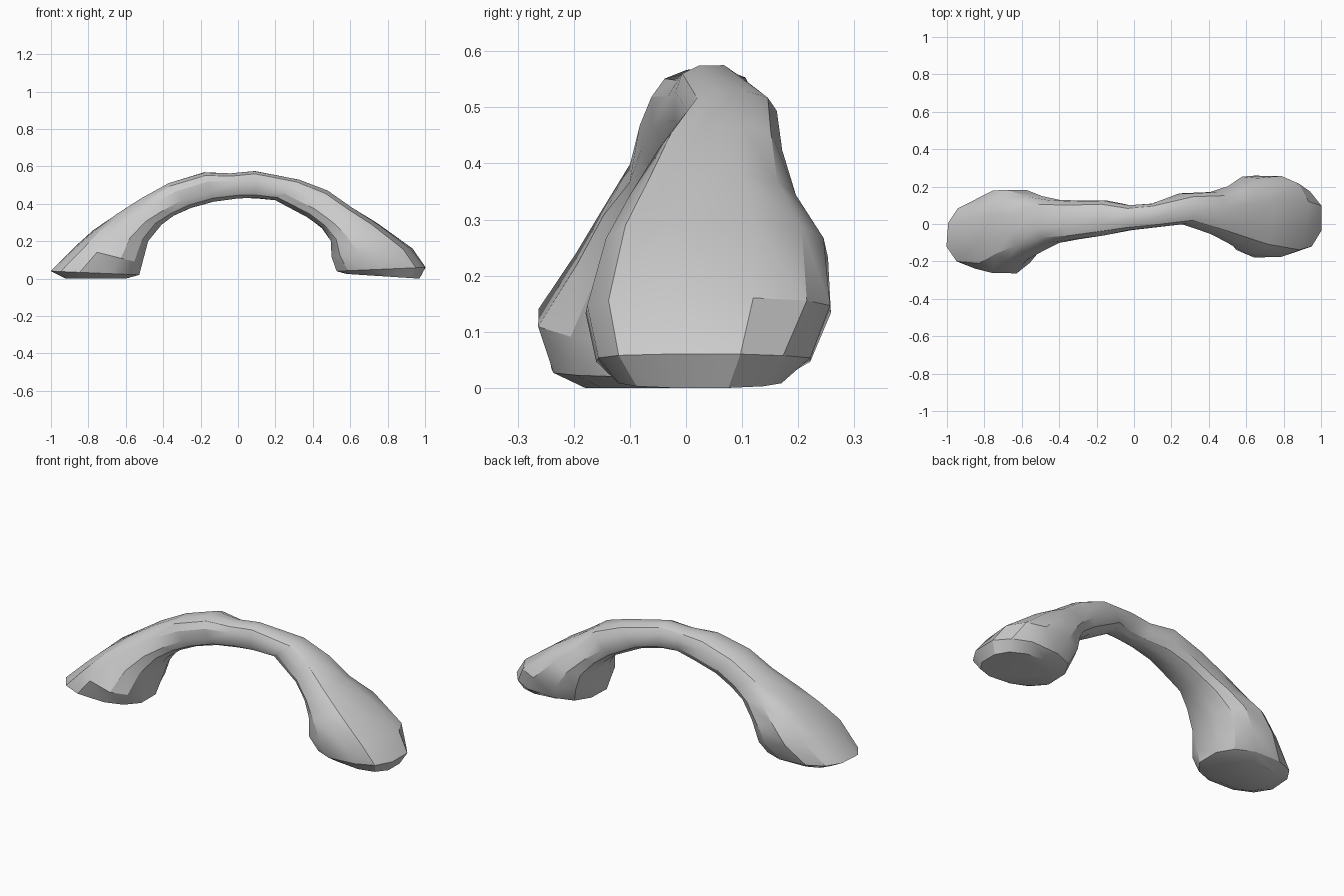
import bpy, bmesh, math, random
from mathutils import Vector

if "Cube" in bpy.data.objects:
    bpy.data.objects.remove(bpy.data.objects["Cube"])

random.seed(4)
SIDES = 12
POWER = 0.8

# Cross-sections along the arch: outer x, z, inner x, z, front y, back y
SECTIONS = [
    (-0.92, 0.01, -0.60, 0.01, -0.18, 0.08),
    (-1.00, 0.05, -0.53, 0.03, -0.24, 0.13),
    (-0.87, 0.18, -0.51, 0.09, -0.26, 0.18),
    (-0.77, 0.27, -0.48, 0.21, -0.20, 0.18),
    (-0.66, 0.35, -0.41, 0.30, -0.15, 0.15),
    (-0.52, 0.44, -0.34, 0.345, -0.10, 0.13),
    (-0.37, 0.52, -0.25, 0.39, -0.085, 0.125),
    (-0.18, 0.58, -0.13, 0.42, -0.06, 0.125),
    (-0.04, 0.575, 0.00, 0.44, -0.035, 0.10),
    (0.09, 0.585, 0.10, 0.44, -0.02, 0.11),
    (0.33, 0.54, 0.20, 0.43, 0.00, 0.165),
    (0.48, 0.48, 0.37, 0.34, -0.05, 0.175),
    (0.61, 0.39, 0.45, 0.28, -0.10, 0.20),
    (0.74, 0.31, 0.50, 0.21, -0.15, 0.25),
    (0.93, 0.17, 0.50, 0.13, -0.185, 0.265),
    (1.00, 0.07, 0.53, 0.05, -0.16, 0.22),
    (0.97, 0.01, 0.58, 0.035, -0.12, 0.17),
]


def soft(v):
    return math.copysign(abs(v) ** POWER, v)


# Rounded, slightly irregular rock ring
def ring(bm, section, rough):
    xo, zo, xi, zi, y0, y1 = section
    outer, inner = Vector((xo, 0, zo)), Vector((xi, 0, zi))
    mid, half = (outer + inner) / 2, (outer - inner) / 2
    half_angle = math.pi / SIDES
    norm = soft(math.cos(half_angle))
    verts = []
    for i in range(SIDES):
        a = (2 * i + 1) * half_angle
        u, v = soft(math.cos(a)) / norm, soft(math.sin(a)) / norm
        k = 1 + random.uniform(-rough, rough * 0.5)
        p = mid + half * u * k
        p.y = (y0 + y1) / 2 + (y1 - y0) / 2 * v * k
        verts.append(bm.verts.new(p))
    return verts


# Natural stone arch: loft the rings and close both feet
bm = bmesh.new()
last = len(SECTIONS) - 1
rings = [ring(bm, s, 0.0 if i in (0, last) else 0.04)
         for i, s in enumerate(SECTIONS)]
for a, b in zip(rings, rings[1:]):
    for i in range(SIDES):
        j = (i + 1) % SIDES
        bm.faces.new((a[i], a[j], b[j], b[i]))
bm.faces.new(rings[0])
bm.faces.new(rings[-1])
bmesh.ops.recalc_face_normals(bm, faces=bm.faces)

# Stand it on the ground
low = min(v.co.z for v in bm.verts)
for v in bm.verts:
    v.co.z -= low

mesh = bpy.data.meshes.new("rock_arch")
bm.to_mesh(mesh)
bm.free()
arch = bpy.data.objects.new("rock_arch", mesh)
bpy.context.collection.objects.link(arch)
bpy.context.view_layer.objects.active = arch
arch.select_set(True)
bpy.ops.object.shade_smooth_by_angle(angle=math.radians(30))
